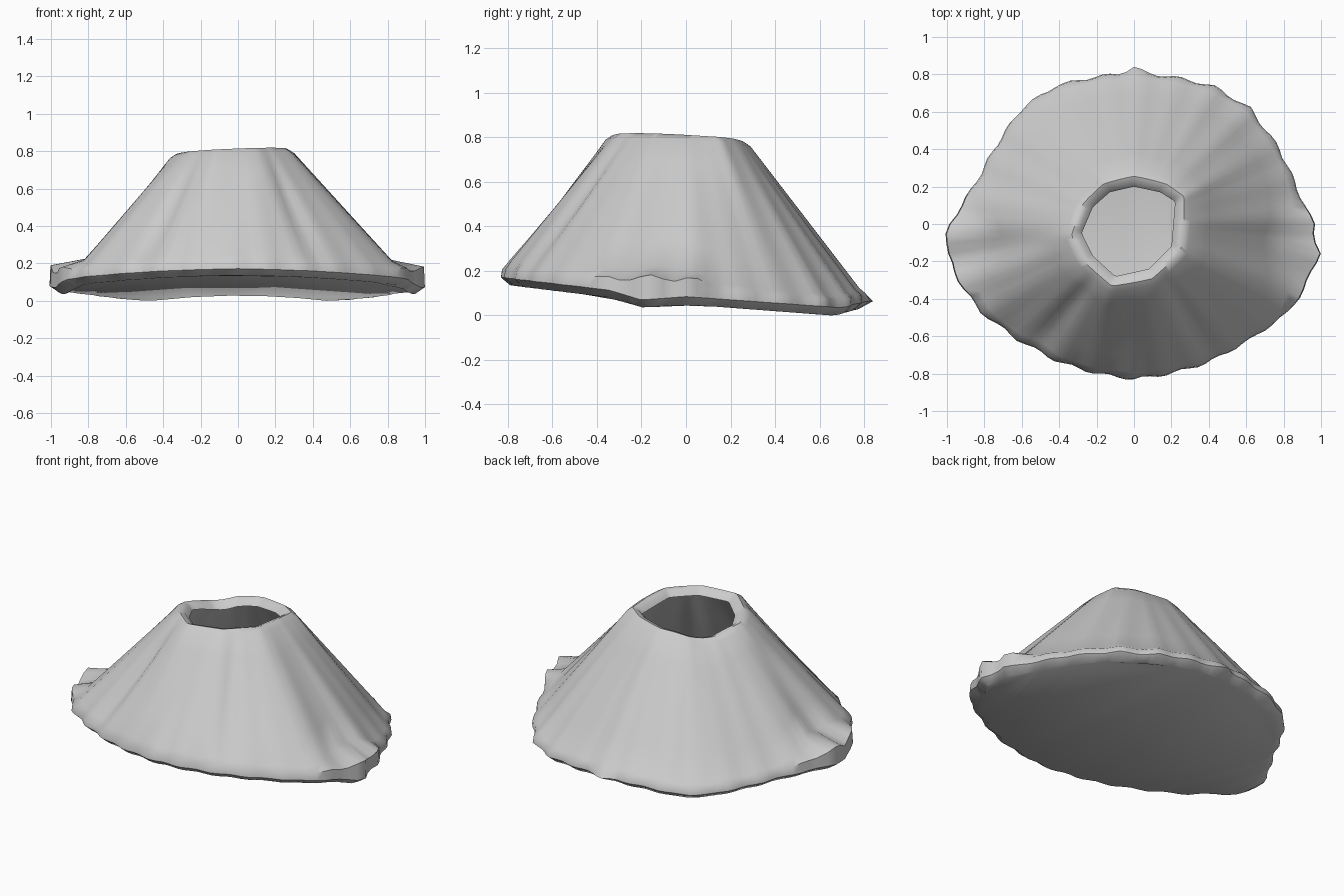
import bpy, bmesh, math
from math import sin, cos, pi, radians, exp

if "Cube" in bpy.data.objects:
    bpy.data.objects.remove(bpy.data.objects["Cube"])

rock = bpy.data.materials.new("grey_rock")
rock.use_nodes = True
GREY = (0.6, 0.6, 0.6, 1)
rock.diffuse_color = GREY
rock.node_tree.nodes["Principled BSDF"].inputs["Base Color"].default_value = GREY

STEPS = 120

# Plan outlines, counter-clockwise from the left (+x) side
SKIRT = [(.98, -.02), (.92, .08), (.87, .2), (.78, .4), (.62, .62), (.42, .74),
         (.2, .79), (0, .81), (-.2, .79), (-.42, .74), (-.6, .62), (-.72, .45),
         (-.86, .2), (-1, -.02), (-1, -.16), (-.92, -.34), (-.81, -.48),
         (-.62, -.62), (-.4, -.74), (-.2, -.8), (0, -.83), (.2, -.8), (.4, -.74),
         (.62, -.62), (.83, -.47), (.92, -.33), (1, -.14), (.96, -.08)]
HOLE = [(.22, .12), (.14, .17), (0, .2), (-.13, .17), (-.22, .09), (-.28, -.05),
        (-.22, -.17), (-.1, -.28), (.08, -.24), (.2, -.12)]
# Height of the underside edge from front to back
UNDERSIDE = [(-.85, .14), (-.78, .13), (-.35, .08), (-.2, .035), (0, .05), (.7, 0), (.85, .04)]


def ray_radius(outline, a):
    """Distance from the axis to a closed outline in direction a."""
    dx, dy = cos(a), sin(a)
    best = 0
    for (x0, y0), (x1, y1) in zip(outline, outline[1:] + outline[:1]):
        ex, ey = x1 - x0, y1 - y0
        d = dx * ey - dy * ex
        if abs(d) < 1e-9:
            continue
        r = (x0 * ey - y0 * ex) / d
        t = (x0 * dy - y0 * dx) / d
        if r > 0 and -1e-6 <= t <= 1 + 1e-6:
            best = max(best, r)
    return best


def lerp_table(table, v):
    for (a, p), (b, q) in zip(table, table[1:]):
        if v <= b:
            t = max(0, (v - a) / (b - a))
            return p + (q - p) * t
    return table[-1][1]


def bump(a, centre, width):
    d = (a - centre + pi) % (2 * pi) - pi
    return exp(-(d / width) ** 2)


def column(a):
    """Points of the shell from the underside edge up to the crater lip."""
    r = ray_radius(SKIRT, a)
    side = max(bump(a, radians(-7), .26), bump(a, radians(187), .26))
    back = bump(a, pi / 2, .06)
    ruffle = sin(a * 26)
    low = lerp_table(UNDERSIDE, r * sin(a))
    front = max(0, -sin(a))
    edge = r + .008 * ruffle

    def at(rad, z):
        return (rad * cos(a), rad * sin(a), z)

    # Gullies running down the front of the cone
    gully = .035 * bump(a, radians(232), .1) + .025 * bump(a, radians(300), .09)
    gully += .015 * bump(a, radians(268), .1)
    foot_r = r * .965 * (1 - side) + .8 * side
    foot_z = low + .09 + .02 * front + .09 * side + .006 * ruffle
    # Uneven crater rim
    rim_r = ray_radius(HOLE, a) + .075
    rim_z = .795 + .02 * cos(a + .9) - .035 * bump(a, radians(150), .5)
    hole_r = ray_radius(HOLE, a)
    pts = [at(edge * .95, low), at(edge + .03 * back, low + .035),
           at(edge - .005, low + .07 + .06 * side + .02 * side * ruffle)]
    for t in (0, .2, .4, .6, .8, .97):
        rad = foot_r + (rim_r - foot_r) * t
        z = foot_z + (rim_z - foot_z) * t
        dent = gully * sin(pi * min(1, t * .8 + .2))
        pts.append(at(rad - dent, z))
    pts.append(at(rim_r - .02, rim_z + .004))
    pts.append(at(rim_r - .05, rim_z - .006))
    pts.append(at(hole_r, rim_z - .035))
    return pts


# Hollow mountain shell with a closed underside and an open crater
bm = bmesh.new()
cols = [[bm.verts.new(p) for p in column(2 * pi * i / STEPS)] for i in range(STEPS)]
for c, n in zip(cols, cols[1:] + cols[:1]):
    for j in range(len(c) - 1):
        bm.faces.new((c[j], n[j], n[j + 1], c[j + 1]))
bm.faces.new([c[0] for c in reversed(cols)])
underside = bm.faces[-1] if bm.faces.ensure_lookup_table() else None
bmesh.ops.triangulate(bm, faces=[f for f in bm.faces if len(f.verts) > 4])
bmesh.ops.recalc_face_normals(bm, faces=bm.faces)

# Settle on the ground
lowest = min(v.co.z for v in bm.verts)
bmesh.ops.translate(bm, verts=bm.verts, vec=(0, 0, -lowest))

mesh = bpy.data.meshes.new("mountain_shell")
bm.to_mesh(mesh)
bm.free()
mesh.materials.append(rock)
shell = bpy.data.objects.new("mountain_shell", mesh)
bpy.context.collection.objects.link(shell)
bpy.context.view_layer.objects.active = shell
shell.select_set(True)
bpy.ops.object.shade_smooth_by_angle(angle=radians(50))
